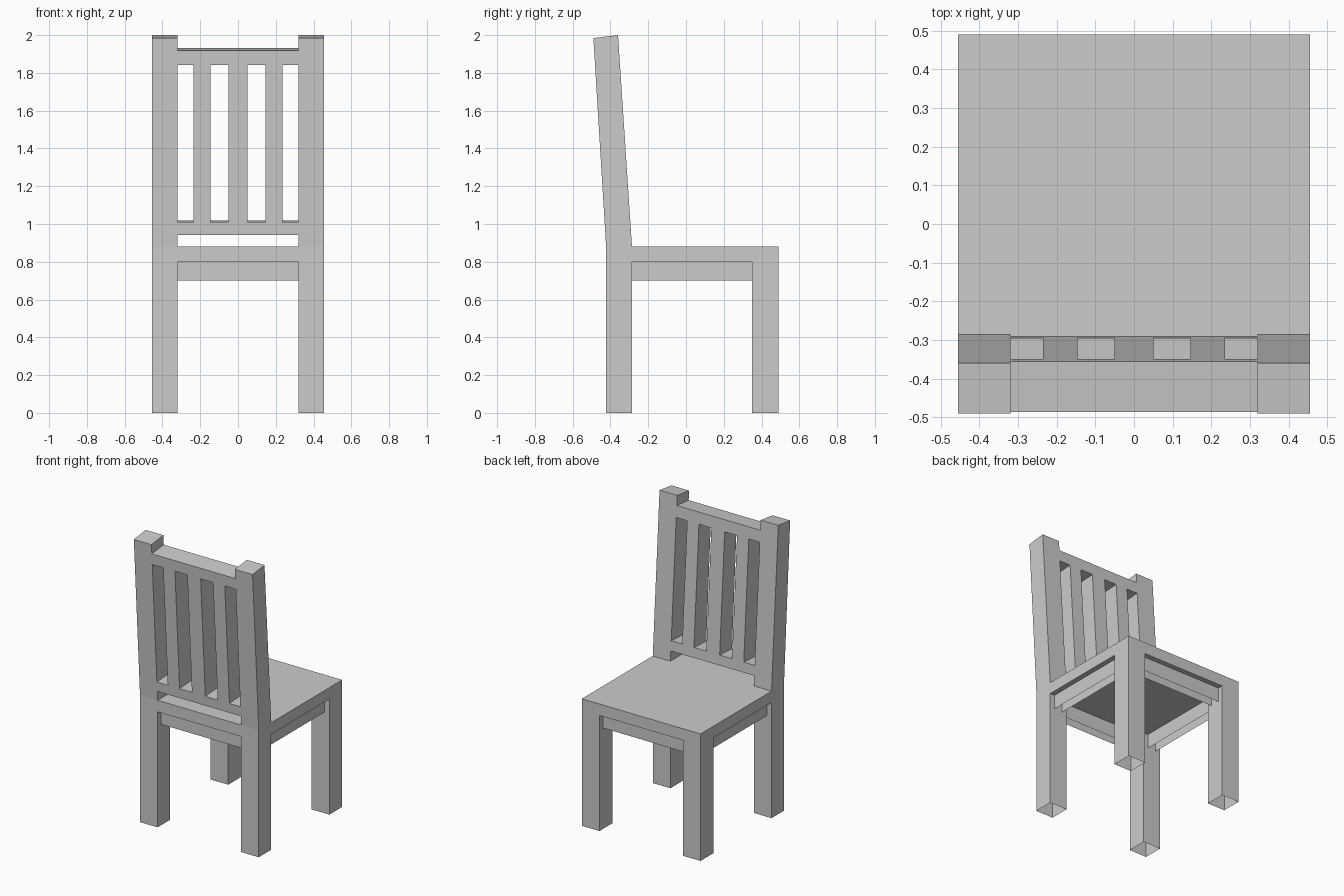
import bpy

if "Cube" in bpy.data.objects:
    bpy.data.objects.remove(bpy.data.objects["Cube"])

W, LEG_IN = 0.455, 0.32            # half width, inner face of the legs
BACK, REAR_IN = -0.423, -0.286     # rear leg depth range
FRONT_IN, FRONT = 0.35, 0.49       # far leg depth range
SEAT_LOW, SEAT_TOP = 0.80, 0.88


def prism(name, x0, x1, profile, skip=(), mirror=False):
    """Extrude a four-point (y, z) profile along x; skip lists open sides.
    Profile order: low back, low front, high front, high back."""
    verts = [(x, y, z) for x in (x0, x1) for y, z in profile]
    sides = {
        "left": (3, 2, 1, 0), "right": (4, 5, 6, 7),
        "bottom": (0, 1, 5, 4), "front": (1, 2, 6, 5),
        "top": (2, 3, 7, 6), "back": (3, 0, 4, 7),
    }
    mesh = bpy.data.meshes.new(name)
    mesh.from_pydata(verts, [], [f for k, f in sides.items() if k not in skip])
    ob = bpy.data.objects.new(name, mesh)
    bpy.context.collection.objects.link(ob)
    if mirror:
        ob.modifiers.new("mirror", "MIRROR")
    return ob


def box(name, x0, x1, y0, y1, z0, z1, skip=(), mirror=False):
    return prism(name, x0, x1, [(y0, z0), (y1, z0), (y1, z1), (y0, z1)], skip, mirror)


def leaning(name, x0, x1, z0, z1, lift0, lift1, skip=(), mirror=False):
    """Backrest piece following the lean; lift raises its inner edge."""
    def back(z):
        return (BACK - 0.061 * (z - SEAT_TOP), z)

    def inner(z):
        return (REAR_IN - 0.066 * (z - SEAT_TOP), z)
    prism(name, x0, x1, [back(z0), inner(z0 + lift0), inner(z1 + lift1), back(z1)],
          skip, mirror)


# Seat
box("seat", -W, W, BACK, FRONT, SEAT_LOW, SEAT_TOP)

# Legs, hollow and open underneath
ends = ("top", "bottom")
box("rear_leg", LEG_IN, W, BACK, REAR_IN, 0, SEAT_LOW, ends, True)
box("front_leg", LEG_IN, W, FRONT_IN, FRONT, 0, SEAT_LOW, ends, True)

# Aprons under the seat, set in from the leg faces
inset = 0.036
open_all = ends + ("left", "right")
box("rear_apron", -LEG_IN, LEG_IN, BACK + inset, REAR_IN - inset, 0.70, SEAT_LOW, open_all)
box("front_apron", -LEG_IN, LEG_IN, FRONT_IN + inset, FRONT - inset, 0.70, SEAT_LOW, open_all)
box("side_apron", LEG_IN + inset, W - inset, REAR_IN, FRONT_IN, 0.70, SEAT_LOW,
    ends + ("front", "back"), True)

# Backrest posts and rails
leaning("back_post", LEG_IN, W, SEAT_TOP, 1.984, 0, 0.016, ("bottom",), True)
leaning("lower_rail", -LEG_IN, LEG_IN, 0.943, 1.01, 0.006, 0.008, ("left", "right"))
leaning("top_rail", -LEG_IN, LEG_IN, 1.843, 1.919, 0.008, 0.013, ("left", "right"))

# Backrest slats
leaning("outer_slat", 0.146, 0.236, 1.01, 1.843, 0.008, 0.008, ends, True)
leaning("middle_slat", -0.051, 0.051, 1.01, 1.843, 0.008, 0.008, ends)
